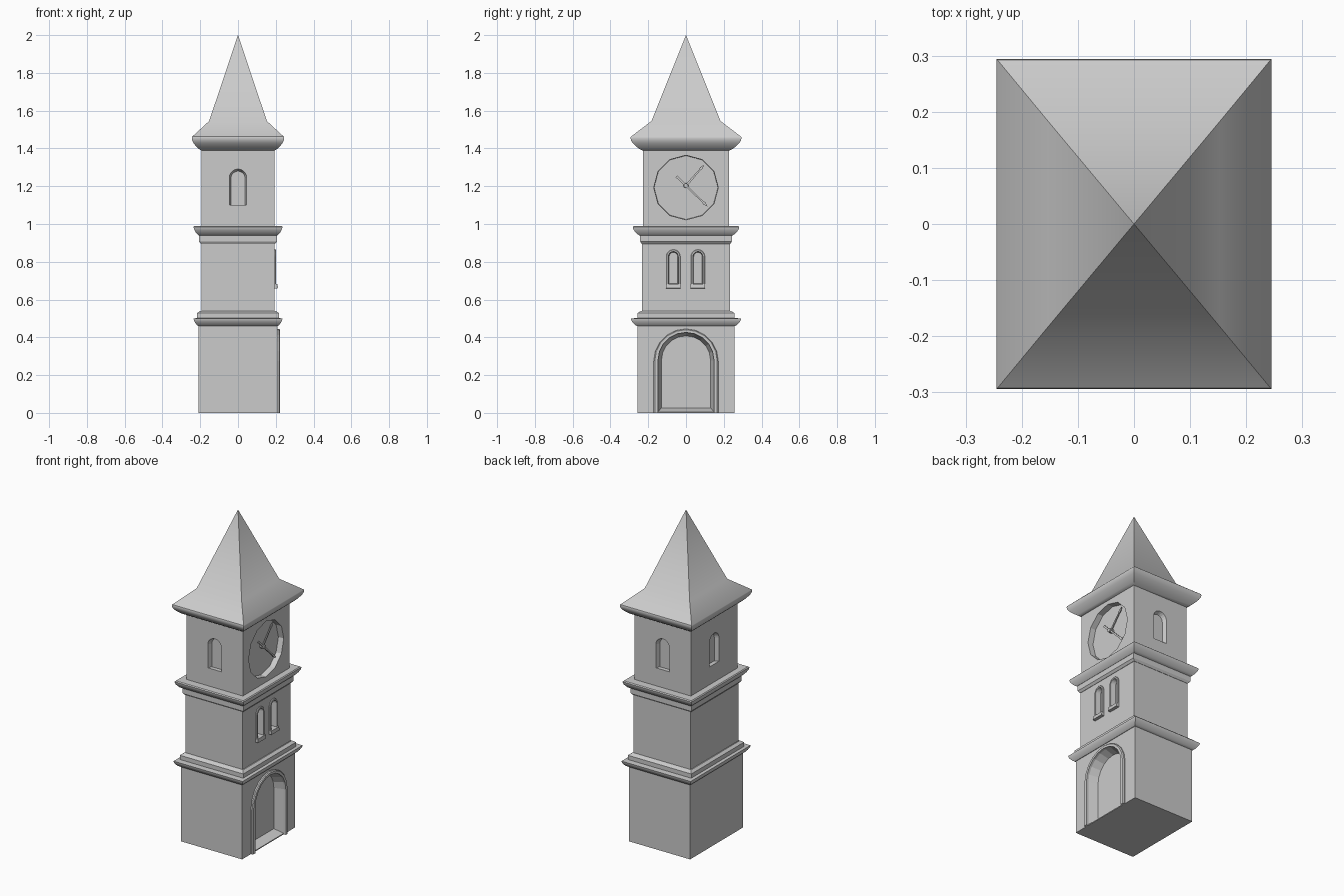
import bpy, bmesh, math
from mathutils import Matrix

if "Cube" in bpy.data.objects:
    bpy.data.objects.remove(bpy.data.objects["Cube"])


def loft(name, rings, turn=0, smooth=False):
    """Closed skin through equal-length rings of points, turned about z."""
    bm = bmesh.new()
    loops = [[bm.verts.new(p) for p in r] for r in rings]
    n = len(rings[0])
    for a, b in zip(loops, loops[1:]):
        for i in range(n):
            j = (i + 1) % n
            bm.faces.new((a[i], a[j], b[j], b[i]))
    bm.faces.new(loops[0])
    bm.faces.new(loops[-1])
    bmesh.ops.remove_doubles(bm, verts=bm.verts, dist=1e-5)
    bmesh.ops.recalc_face_normals(bm, faces=bm.faces)
    bm.transform(Matrix.Rotation(math.radians(turn), 4, 'Z'))
    me = bpy.data.meshes.new(name)
    bm.to_mesh(me)
    bm.free()
    ob = bpy.data.objects.new(name, me)
    bpy.context.collection.objects.link(ob)
    if smooth:
        bpy.ops.object.select_all(action='DESELECT')
        ob.select_set(True)
        bpy.context.view_layer.objects.active = ob
        bpy.ops.object.shade_smooth_by_angle(angle=math.radians(35))
    return ob


def rect(hx, hy, z):
    return [(-hx, -hy, z), (hx, -hy, z), (hx, hy, z), (-hx, hy, z)]


def arch(c, r, z0, spring, n=10):
    """Arch outline in (y, z), from right foot over the top to left foot."""
    curve = [(c + r * math.cos(math.pi * i / n), spring + r * math.sin(math.pi * i / n))
             for i in range(n + 1)]
    return [(c + r, z0)] + curve + [(c - r, z0)]


def circle(r, z, n=12, y=0):
    return [(y + r * math.sin(2 * math.pi * i / n), z + r * math.cos(2 * math.pi * i / n))
            for i in range(n)]


def at(x, outline):
    return [(x, y, z) for y, z in outline]


def cut(target, x, outer, inner, depth, turn=0):
    """Sink a recess that narrows from outer to inner outline."""
    cutter = loft("recess_cutter", [at(x + .03, outer), at(x, outer), at(x - depth, inner)], turn)
    cutter.hide_render = True
    mod = target.modifiers.new("recess", 'BOOLEAN')
    mod.operation, mod.solver, mod.object = 'DIFFERENCE', 'EXACT', cutter
    bpy.context.view_layer.objects.active = target
    bpy.ops.object.modifier_apply(modifier=mod.name)
    bpy.data.objects.remove(cutter)


def frame(name, x, outer, inner, out):
    """Raised arch trim with a slightly bevelled front."""
    rings = []
    for (yo, zo), (yi, zi) in zip(outer, inner):
        ym, zm = (yo * .75 + yi * .25), (zo * .75 + zi * .25)
        rings.append([(x - .01, yo, zo), (x + out * .6, yo, zo), (x + out, ym, zm),
                      (x + out, yi, zi), (x - .01, yi, zi)])
    loft(name, rings)


def cornice(name, a, b, z0, z1, tail):
    """Rounded ledge from half-size a at z0 out to b at z1, then the tail rings."""
    steps = [(0, 0), (.3, .15), (.58, .36), (.82, .6), (.95, .8), (1, 1)]
    rings = [rect(a[0] + (b[0] - a[0]) * s, a[1] + (b[1] - a[1]) * s, z0 + (z1 - z0) * t)
             for s, t in steps]
    loft(name, rings + [rect(*r) for r in tail], smooth=True)


# three wall tiers
base = loft("base_tier", [rect(.208, .257, 0), rect(.208, .257, .47)])
middle = loft("middle_tier", [rect(.194, .232, .51), rect(.194, .232, .95)])
top = loft("top_tier", [rect(.192, .227, .96), rect(.192, .227, 1.40)])

# ledges between tiers
cornice("lower_cornice", (.211, .261), (.235, .292), .46, .50,
        [(.216, .257, .502), (.216, .257, .528), (.200, .239, .54)])
loft("upper_band", [rect(.196, .234, .895), rect(.207, .243, .908), rect(.207, .243, .945)])
cornice("upper_cornice", (.208, .248), (.235, .282), .94, .985, [(.23, .276, .99)])

# roof with flared eave
cornice("spire_roof", (.192, .227), (.245, .294), 1.388, 1.455,
        [(.243, .292, 1.462), (.153, .183, 1.545), (.0002, .0002, 2.0)])

# doorway recess and trim
cut(base, .208, arch(0, .148, .006, .278), arch(0, .13, .027, .278), .055)
frame("door_trim", .208, arch(0, .171, 0, .274), arch(0, .148, 0, .278), .014)

# paired windows with sills
for side, c in (("left", -.067), ("right", .063)):
    cut(middle, .194, arch(c, .026, .68, .828), arch(c, .022, .684, .828), .025)
    frame(side + "_window_frame", .194, arch(c, .037, .675, .828), arch(c, .026, .675, .828), .008)
    loft(side + "_window_sill", [[(x, c + y, z) for x in (.18, .212) for y, z in
         (((-.038, .657), (.038, .657)) if x < .2 else ((.038, .66), (-.038, .66)))],
         [(.18, c - .038, .682), (.18, c + .038, .682), (.209, c + .038, .682),
          (.209, c - .038, .682)]])

# niches on the other three top walls
for turn, x in ((90, .227), (180, .192), (-90, .227)):
    cut(top, x, arch(0, .046, 1.10, 1.245), arch(0, .037, 1.10, 1.243), .025, turn)

# clock recess
CZ = 1.193
cut(top, .192, circle(.171, CZ), circle(.169, CZ), .035)


def hand(name, x, angle, front, back, w):
    """Tapered pointer; angle measured from up toward +y."""
    s, c = math.sin(angle), math.cos(angle)
    pts = [(-w, -back), (w, -back), (w * .7, front * .75), (w * 1.3, front * .85), (0, front),
           (-w * 1.3, front * .85), (-w * .7, front * .75)]
    outline = [(u * c + v * s, CZ + .01 - u * s + v * c) for u, v in pts]
    loft(name, [at(x, outline), at(x + .006, outline)])


hand("short_hand", .166, math.radians(41), .145, .01, .006)
hand("long_hand", .172, math.radians(134), .158, .07, .006)
loft("clock_hub", [at(.15, circle(.014, CZ + .01, 8)), at(.184, circle(.012, CZ + .01, 8))])
